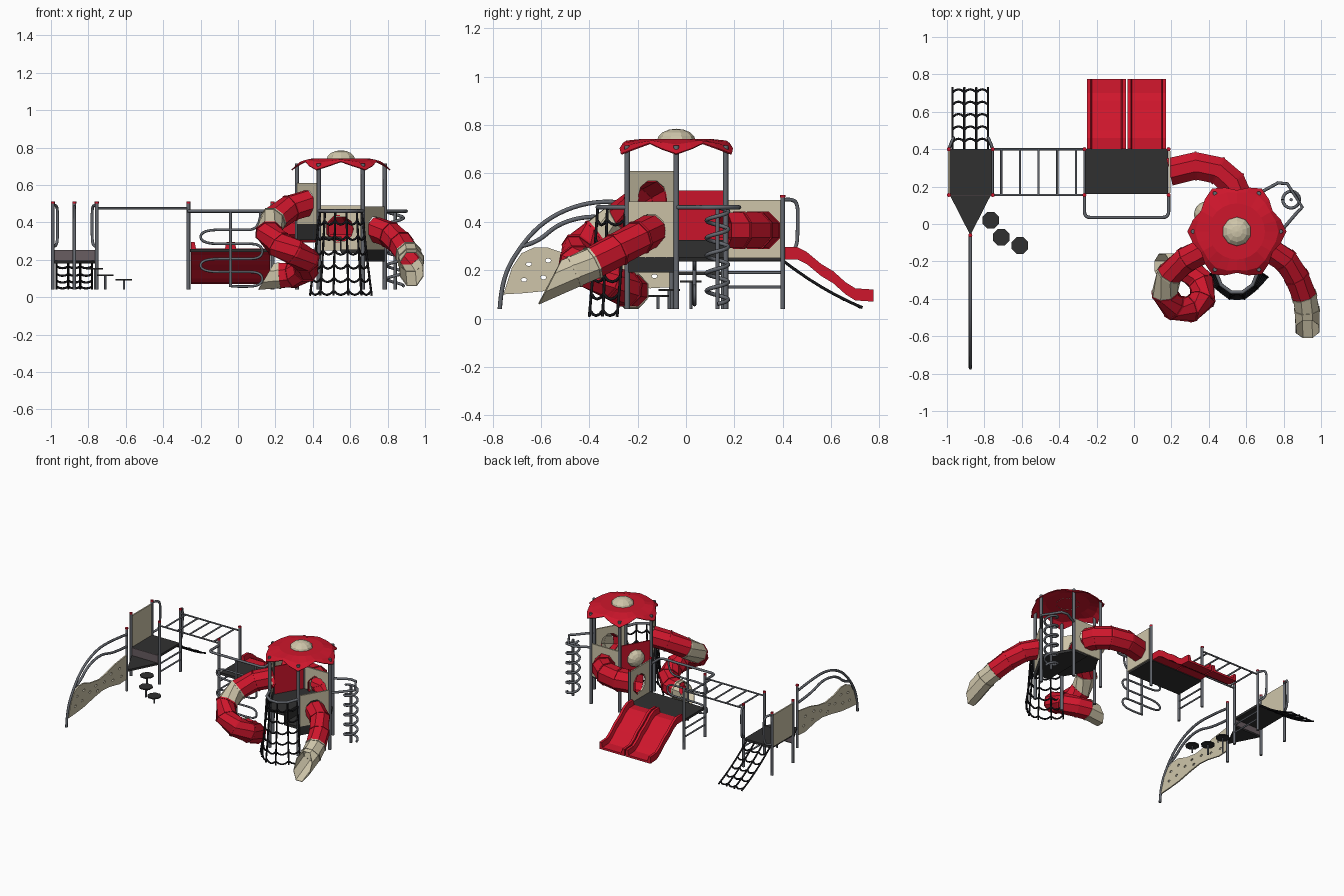
import bpy, bmesh, math
from mathutils import Vector, Matrix

if "Cube" in bpy.data.objects:
    bpy.data.objects.remove(bpy.data.objects["Cube"])

def mat(name, r, g, b):
    m = bpy.data.materials.new(name)
    m.diffuse_color = (r, g, b, 1)
    m.use_nodes = True
    m.node_tree.nodes["Principled BSDF"].inputs["Base Color"].default_value = m.diffuse_color
    return m
RED = mat("red", .62, .008, .025)
BEIGE = mat("beige", .62, .56, .40)
DARK = mat("dark_deck", .03, .03, .03)
STEEL = mat("steel", .13, .14, .16)
ROPE = mat("rope", .008, .008, .01)
PLUM = mat("plum", .14, .11, .12)

def add(name, bm, *mats):
    bmesh.ops.recalc_face_normals(bm, faces=bm.faces)
    me = bpy.data.meshes.new(name)
    bm.to_mesh(me)
    bm.free()
    for m in mats:
        me.materials.append(m)
    ob = bpy.data.objects.new(name, me)
    bpy.context.collection.objects.link(ob)
    return ob

def curve_mesh(name, cu, m, mw=Matrix(), smooth=False):
    """Turn a curve into a mesh object."""
    tmp = bpy.data.objects.new(name + "_curve", cu)
    bpy.context.collection.objects.link(tmp)
    bpy.context.view_layer.update()
    me = bpy.data.meshes.new_from_object(tmp.evaluated_get(bpy.context.evaluated_depsgraph_get()))
    bpy.data.objects.remove(tmp)
    me.materials.clear()
    me.materials.append(m)
    me.shade_smooth() if smooth else me.shade_flat()
    ob = bpy.data.objects.new(name, me)
    ob.matrix_world = mw
    bpy.context.collection.objects.link(ob)

def rods(name, paths, r, m=STEEL, bend=False):
    """Round bars along paths; bend=True rounds the corners."""
    cu = bpy.data.curves.new(name, 'CURVE')
    cu.dimensions = '3D'
    cu.bevel_depth, cu.bevel_resolution, cu.use_fill_caps = r, 2, True
    for p in paths:
        s = cu.splines.new('NURBS' if bend else 'POLY')
        s.points.add(len(p) - 1)
        for q, c in zip(s.points, p):
            q.co = (*c, 1)
        if bend:
            s.use_endpoint_u, s.order_u, s.resolution_u = True, 3, 5
    curve_mesh(name, cu, m, smooth=True)

def flat(name, outline, holes, origin, d, m, t=.005):
    """Upright sheet with holes (u, v, ru, rv), running along direction d."""
    cu = bpy.data.curves.new(name, 'CURVE')
    cu.dimensions, cu.fill_mode, cu.extrude = '2D', 'BOTH', t
    loops = [outline] + [[(u + a * math.cos(i * math.pi / 5), v + b * math.sin(i * math.pi / 5))
                          for i in range(10)] for u, v, a, b in holes]
    for l in loops:
        s = cu.splines.new('POLY')
        s.points.add(len(l) - 1)
        for q, c in zip(s.points, l):
            q.co = (*c, 0, 1)
        s.use_cyclic_u = True
    x = Vector((*d, 0)).normalized()
    z = Vector((0, 0, 1))
    mw = Matrix((x, z, x.cross(z))).transposed().to_4x4()
    mw.translation = origin
    curve_mesh(name, cu, m, mw)

def panel(name, a, b, z0, z1, m, hole=None):
    L = (Vector(b) - Vector(a)).length
    flat(name, [(.01, z0), (L - .01, z0), (L - .01, z1), (.01, z1)],
         [(L / 2, hole, .068, .068)] if hole else [], (*a, 0), Vector(b) - Vector(a), m)

def prism(name, poly, z0, z1, m):
    bm = bmesh.new()
    f = bm.faces.new([bm.verts.new((*p, z0)) for p in poly])
    e = bmesh.ops.extrude_face_region(bm, geom=[f])
    bmesh.ops.translate(bm, vec=(0, 0, z1 - z0), verts=[v for v in e['geom'] if isinstance(v, bmesh.types.BMVert)])
    return add(name, bm, m)

def rect(x0, x1, y0, y1):
    return [(x0, y0), (x1, y0), (x1, y1), (x0, y1)]

def posts(name, pts, top, r=.0115):
    rods(name, [[(x, y, .04), (x, y, top)] for x, y in pts], r)
    rods(name + "_caps", [[(x, y, top), (x, y, top + .01)] for x, y in pts], r * 1.1, RED)

def tube(name, pts, r, beige=(), cut=0):
    """Eight-sided play tube with collars at the joints; cut slopes the exit open."""
    P = [Vector(p) for p in pts]
    bm = bmesh.new()
    rings = []
    for i, p in enumerate(P):
        t = (P[min(i + 1, len(P) - 1)] - P[max(i - 1, 0)]).normalized()
        s = t.cross(Vector((0, 0, 1))).normalized()
        u = s.cross(t)
        last = i == len(P) - 1
        for o, k in ([(0, 1)] if i == 0 or last else [(-.005, 1), (-.005, 1.06), (.005, 1.06), (.005, 1)]):
            ring = []
            for j in range(8):
                a = (j + .5) * math.pi / 4
                q = p + t * o + (s * math.cos(a) + u * math.sin(a)) * r * k
                if last:
                    q -= t * cut * (1 + math.sin(a)) / 2
                ring.append(bm.verts.new(q))
            rings.append((i, ring))
    for (i, a), (_, b) in zip(rings, rings[1:]):
        for j in range(8):
            f = bm.faces.new((a[j], a[j - 1], b[j - 1], b[j]))
            f.material_index = int(i in beige)
    ob = add(name, bm, RED, BEIGE)
    sol = ob.modifiers.new("wall", 'SOLIDIFY')
    sol.thickness = .005

def net(name, tops, bots, n, r, sag):
    T, B = [Vector(p) for p in tops], [Vector(p) for p in bots]
    at = lambda i, t: T[i].lerp(B[i], t) - Vector((0, 0, .06 * t * (1 - t)))
    L = [[at(i, k / 6) for k in range(7)] for i in range(len(T))]
    for k in range(n):
        t = (k + .6) / n
        for i in range(len(T) - 1):
            a, b = at(i, t), at(i + 1, t)
            d = (B[i] - T[i]) * sag
            L.append([a, a.lerp(b, .25) + d * .75, a.lerp(b, .5) + d, a.lerp(b, .75) + d * .75, b])
    rods(name, L, r, ROPE)

# --- left climbing tower
posts("left_posts", [(-.99, .4), (-.755, .4), (-.99, .155), (-.755, .155), (-.875, -.06)], .5, .01)
prism("left_deck", rect(-.985, -.76, .155, .4), .235, .252, DARK)
prism("left_triangle_deck", [(-.985, .155), (-.875, -.06), (-.765, .155)], .18, .195, DARK)
prism("left_step_riser", rect(-.98, -.765, .15, .158), .19, .252, PLUM)
panel("left_side_panel", (-.99, .155), (-.99, .4), .25, .485, BEIGE)
rods("grab_rails", [[(x, .4, .49), (x + s * .01, .43, .495), (x + s * .025, .462, .48),
     (x + s * .025, .462, .4), (x + s * .025, .46, .29), (x + s * .01, .42, .27), (x, .4, .27)]
     for x, s in ((-.99, 1), (-.755, -1))], .008, bend=True)
xs = [-.97, -.907, -.843, -.78]
net("ramp_net", [(x, .4, .24) for x in xs], [(x, .73, .045) for x in xs], 5, .006, .05)

# --- curved climbing wall and arch rail
flat("climbing_wall", [(.015, .1), (.05, .21), (.09, .27), (.14, .293), (.2, .293), (.28, .265), (.38, .25),
     (.46, .262), (.56, .29), (.71, .31), (.71, .13), (.62, .125), (.5, .15), (.42, .155), (.32, .14), (.2, .115), (.1, .105)],
     [(u, v, .012, .008) for u, v in ((.1, .16), (.12, .225), (.18, .17), (.2, .24), (.27, .2), (.34, .22),
     (.36, .175), (.44, .21), (.52, .24), (.54, .185), (.62, .24), (.64, .175))], (-.875, -.77, 0), (0, 1), BEIGE)
rods("arch_rails", [[(-.875, y, z) for y, z in ((-.77, .04), (-.765, .13), (-.72, .25), (-.6, .4), (-.43, .48), (-.25, .485), (-.06, .46))],
     [(-.875, y, z) for y, z in ((-.68, .3), (-.62, .31), (-.52, .4), (-.36, .43), (-.22, .38), (-.06, .37))]], .009, bend=True)

# --- stepping discs
for i, (x, y, z) in enumerate(((-.765, .02, .157), (-.71, -.07, .122), (-.61, -.115, .097))):
    prism(f"step_disc_{i}", [(x + .048 * math.cos(k * math.pi / 4 + .39), y + .048 * math.sin(k * math.pi / 4 + .39))
                             for k in range(8)], z - .008, z, DARK)
    rods(f"step_post_{i}", [[(x, y, .04), (x, y, z - .004)]], .006)

# --- monkey bars and end ladders
rods("monkey_bars", [[(-.755, y, .475), (-.265, y, .475)] for y in (.155, .4)] +
     [[(-.71 + .1 * k, .155, .475), (-.71 + .1 * k, .4, .475)] for k in range(5)], .006)
rods("end_ladders", [[(x, .155, z), (x, .4, z)] for x in (-.755, -.265) for z in (.13, .19)], .006)

# --- middle deck with double slide
posts("middle_posts", [(-.265, .4), (.185, .4), (-.265, .155), (.185, .155)], .5, .01)
prism("middle_deck", rect(-.262, .182, .16, .4), .24, .258, DARK)
panel("tunnel_panel_middle", (.19, .155), (.19, .4), .25, .49, BEIGE, .365)
path = [(.4, .295), (.46, .295), (.5, .275), (.56, .225), (.61, .195), (.66, .15), (.7, .125), (.775, .12)]
for n, cx in (("left", -.147), ("right", .068)):
    bm = bmesh.new()
    prof = [(-.103, -.05), (-.103, 0), (-.085, 0), (-.078, -.035), (.078, -.035), (.085, 0), (.103, 0), (.103, -.05)]
    R = [[bm.verts.new((cx + x, y, z + h)) for x, h in prof] for y, z in path]
    for a, b in zip(R, R[1:]):
        for j in range(8):
            bm.faces.new((a[j - 1], a[j], b[j], b[j - 1]))
    bm.faces.new(R[0])
    bm.faces.new(R[-1])
    add("slide_" + n, bm, RED)

# --- looped climber in front of the middle deck
rods("climber_frame", [[(-.265, .155, .46), (-.265, .1, .46), (-.265, .035, .46), (-.2, .035, .46), (-.04, .035, .46),
     (.12, .035, .46), (.185, .035, .46), (.185, .1, .46), (.185, .155, .46)]], .009, bend=True)
loop = [(-.04, .46), (-.04, .06), (.0, .055), (.13, .06), (.13, .135), (0, .135), (-.2, .135), (-.2, .205), (0, .205),
        (.13, .205), (.13, .285), (0, .285), (-.2, .285), (-.2, .36), (0, .36), (.12, .36), (.12, .46)]
rods("climber_pole", [[(-.04, .035, .46), (-.04, .035, .055)]], .008)
rods("climber_loops", [[(x, .035, z) for x, z in loop[1:]]], .007, bend=True)

# --- main hexagonal tower
C = Vector((.55, -.04))
H = [(C.x + .235 * math.cos(k * math.pi / 3), C.y + .235 * math.sin(k * math.pi / 3)) for k in range(6)]
rods("tower_posts", [[(x, y, .04), (x, y, .715)] for x, y in H], .0115)
prism("tower_deck_high", [(.55, .163), H[2], H[3], H[4], (.55, -.243)], .305, .325, DARK)
prism("tower_deck_low", [H[0], H[1], (.55, .163), (.55, -.243), H[5]], .235, .255, DARK)
prism("tower_riser", rect(.546, .554, -.24, .16), .245, .325, DARK)
panel("fascia_left", H[3], H[4], .305, .39, DARK)
panel("fascia_right", H[5], H[0], .19, .255, DARK)
panel("tunnel_panel_tower", H[1], H[2], .25, .49, BEIGE, .365)
panel("bubble_panel", H[2], H[3], .32, .53, RED)
panel("spiral_slide_panel", H[3], H[4], .39, .61, BEIGE, .505)
panel("tube_slide_panel", H[5], H[0], .25, .485, BEIGE, .365)

def dome(name, loc, r, h, n, m):
    bm = bmesh.new()
    bmesh.ops.create_uvsphere(bm, u_segments=10, v_segments=8, radius=1)
    bmesh.ops.bisect_plane(bm, geom=bm.verts[:] + bm.edges[:] + bm.faces[:], plane_co=(0, 0, -.01), plane_no=(0, 0, 1), clear_inner=True)
    q = Vector(n).to_track_quat('Z', 'Y').to_matrix().to_4x4()
    bm.transform(Matrix.Translation(loc) @ q @ Matrix.Diagonal((r, r, h, 1)))
    add(name, bm, m)
dome("bubble_window", (.374, .0615, .42), .065, .05, (-.866, .5, 0), BEIGE)
dome("roof_dome", (C.x, C.y, .735), .08, .05, (0, 0, 1), BEIGE)

# --- scalloped roof
bm = bmesh.new()
R = []
for r, z, dr, dz in ((.05, .742, 0, 0), (.15, .742, 0, 0), (.215, .728, .008, -.008), (.243, .704, .022, -.022)):
    R.append([bm.verts.new((C.x + (r + dr * math.cos(k * math.pi / 2)) * math.cos(k * math.pi / 12),
                            C.y + (r + dr * math.cos(k * math.pi / 2)) * math.sin(k * math.pi / 12),
                            z + dz * math.cos(k * math.pi / 2))) for k in range(24)])
bm.faces.new(R[0])
for a, b in zip(R, R[1:]):
    for k in range(24):
        bm.faces.new((a[k - 1], a[k], b[k], b[k - 1]))
add("roof", bm, RED).modifiers.new("thickness", 'SOLIDIFY').thickness = .006

# --- tubes: linking tunnel, spiral slide, curved slide
tube("tunnel", [(.19, .278, .365), (.33, .31, .365), (.45, .285, .365), (.525, .22, .365), (.55, .16, .365)], .08)
tube("spiral_slide", [(.38, -.14, .505), (.28, -.19, .475), (.19, -.27, .415), (.165, -.37, .345), (.215, -.445, .285),
     (.3, -.455, .24), (.365, -.4, .195), (.36, -.31, .15), (.29, -.245, .12), (.22, -.225, .115), (.1, -.225, .105)],
     .072, (2, 9), .1)
tube("curved_slide", [(.725, -.14, .365), (.81, -.195, .335), (.87, -.285, .285), (.91, -.385, .23), (.925, -.46, .195),
     (.93, -.64, .115)], .07, (3, 4), .17)

# --- rope net climber at the front
tops = [(.437, -.25, .46), (.465, -.325, .46), (.52, -.365, .46), (.58, -.365, .46), (.635, -.325, .46), (.663, -.25, .46)]
bots = [(.385, -.285, .008), (.44, -.345, .008), (.51, -.4, .008), (.59, -.4, .008), (.66, -.345, .008), (.715, -.285, .008)]
net("front_net", tops, bots, 6, .006, .05)
rods("front_net_rail", [[(*H[4], .46), *tops[1:5], (*H[5], .46)]], .01)

# --- coil climber at the back right
rods("coil_rail", [[(*H[1], .46), (.77, .22, .46), (.82, .215, .46), (.9, .09, .46), (.87, .06, .46), (*H[0], .46)]], .009)
rods("coil_pole", [[(.84, .13, .04), (.84, .13, .46)]], .009)
rods("coil", [[(.84 + .045 * math.cos(k * math.pi / 8), .13 + .045 * math.sin(k * math.pi / 8), .06 + .4 * k / 88)
              for k in range(89)]], .0085)
